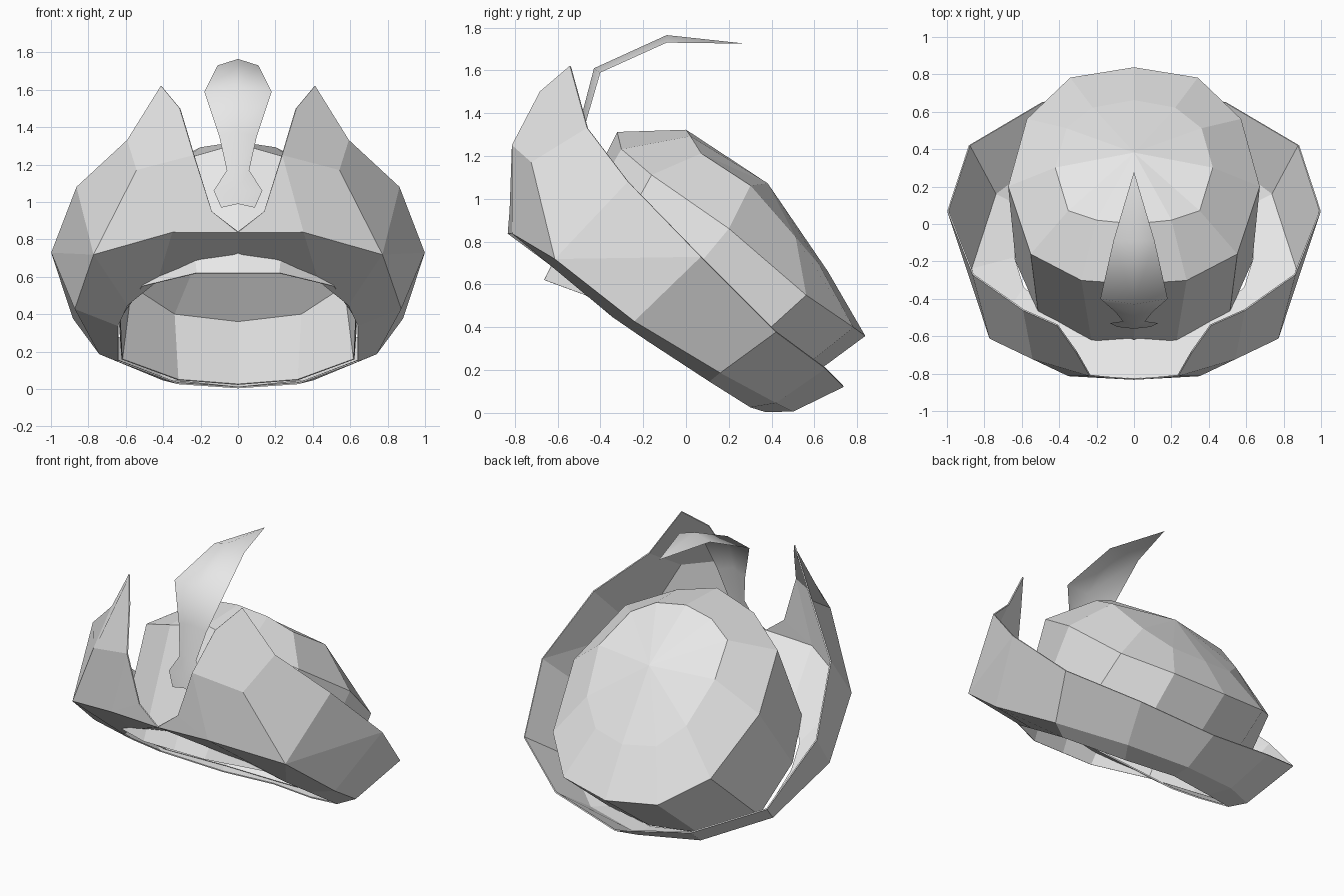
import bpy
import bmesh
import math

cube = bpy.data.objects.get("Cube")
if cube:
    bpy.data.objects.remove(cube, do_unlink=True)

# One plain grey felt colour
GREY = (0.8, 0.8, 0.8, 1.0)
felt = bpy.data.materials.new("grey_felt")
felt.use_nodes = True
felt.diffuse_color = GREY
felt.node_tree.nodes["Principled BSDF"].inputs["Base Color"].default_value = GREY


def build_half(name, points, faces, thickness=0.0, smooth_angle=None):
    """Create the left half of a part, mirror it across x and give it a thickness."""
    mesh = bpy.data.meshes.new(name)
    part = bpy.data.objects.new(name, mesh)
    bpy.context.collection.objects.link(part)
    bm = bmesh.new()
    verts = {key: bm.verts.new(co) for key, co in points.items()}
    for face in faces:
        bm.faces.new([verts[key] for key in face])
    bmesh.ops.recalc_face_normals(bm, faces=bm.faces)
    bm.to_mesh(mesh)
    bm.free()
    mesh.materials.append(felt)
    mirror = part.modifiers.new("mirror", "MIRROR")
    mirror.use_clip = True
    mirror.merge_threshold = 0.001
    if thickness:
        shell = part.modifiers.new("shell", "SOLIDIFY")
        shell.thickness = thickness
        shell.offset = 0.0
    if smooth_angle is not None:
        bpy.ops.object.select_all(action="DESELECT")
        part.select_set(True)
        bpy.context.view_layer.objects.active = part
        bpy.ops.object.shade_smooth_by_angle(angle=math.radians(smooth_angle))
    return part


def name_points(prefix, coords, first=0):
    """Key a run of points as prefix plus running number."""
    return {(prefix, first + i): co for i, co in enumerate(coords)}


def strip(upper, lower, start, end):
    """Quads joining two numbered runs of points."""
    return [[(upper, i), (lower, i), (lower, i + 1), (upper, i + 1)]
            for i in range(start, end)]


# Crown: faceted dome leaning back, open underneath, listed front to back
crown = {("apex", 0): (0, 0.38, 1.07)}
crown |= name_points("top", [
    (0, 0, 1.32), (0.2, 0.02, 1.29), (0.35, 0.07, 1.21), (0.42, 0.3, 1.06),
    (0.36, 0.51, 0.82), (0.22, 0.62, 0.69), (0, 0.66, 0.66)])
crown |= name_points("side", [
    (0, -0.32, 1.31), (0.28, -0.3, 1.23), (0.55, -0.16, 1.11), (0.67, 0.2, 0.86),
    (0.57, 0.56, 0.55), (0.34, 0.78, 0.4), (0, 0.835, 0.36)])
crown |= name_points("base", [
    (0, -0.66, 0.62), (0.22, -0.66, 0.62), (0.51, -0.47, 0.55), (0.63, -0.2, 0.38),
    (0.62, 0.13, 0.16), (0.32, 0.34, 0.05), (0, 0.38, 0.025)])
crown_faces = [[("apex", 0), ("top", i), ("top", i + 1)] for i in range(6)]
crown_faces += strip("top", "side", 0, 6) + strip("side", "base", 0, 6)
build_half("crown", crown, crown_faces, 0.006)

# Brim: upturned band with a front notch and two peaks
brim = name_points("ridge", [
    (0, -0.83, 0.84), (0.35, -0.81, 0.84), (0.77, -0.61, 0.72), (0.87, -0.24, 0.43),
    (0.74, 0.16, 0.19), (0.4, 0.42, 0.05), (0, 0.5, 0.01)])
brim |= name_points("edge", [
    (0.59, -0.46, 1.33), (0.86, -0.27, 1.08), (0.995, 0.07, 0.73),
    (0.88, 0.42, 0.38), (0.49, 0.65, 0.21), (0, 0.735, 0.125)], first=1)
brim |= name_points("inner", [
    (0, -0.62, 0.73), (0.43, -0.48, 0.58), (0.59, -0.34, 0.45), (0.64, -0.18, 0.34),
    (0.64, 0.11, 0.15), (0.32, 0.3, 0.03), (0, 0.37, 0.008)])
brim |= name_points("notch", [
    (0.14, -0.82, 0.95), (0.235, -0.81, 1.25), (0.31, -0.68, 1.5), (0.41, -0.54, 1.62)])
brim["cheek"] = (0.54, -0.72, 1.17)
brim_faces = [
    [("ridge", 0), ("ridge", 1), ("notch", 0)],
    [("notch", 0), ("ridge", 1), ("notch", 1)],
    [("ridge", 1), ("ridge", 2), "cheek", ("notch", 1)],
    [("notch", 1), "cheek", ("edge", 1), ("notch", 3), ("notch", 2)],
    ["cheek", ("ridge", 2), ("edge", 2), ("edge", 1)],
    [("ridge", 2), ("edge", 3), ("edge", 2)],
    [("ridge", 2), ("ridge", 3), ("edge", 3)],
]
brim_faces += strip("edge", "ridge", 3, 6) + strip("ridge", "inner", 0, 6)
build_half("brim", brim, brim_faces, 0.008)

# Feather: smooth curling plume standing in the notch
plume = name_points("spine", [
    (0, -0.56, 0.99), (0, -0.55, 1.06), (0, -0.53, 1.17), (0, -0.49, 1.38),
    (0, -0.43, 1.61), (0, -0.09, 1.765), (0, 0.28, 1.725)])
plume |= name_points("vane", [
    (0.09, -0.55, 0.97), (0.13, -0.53, 1.06), (0.06, -0.52, 1.17),
    (0.1, -0.47, 1.35), (0.18, -0.4, 1.59), (0.11, -0.09, 1.73)])
plume_faces = strip("spine", "vane", 0, 5)
plume_faces.append([("spine", 5), ("vane", 5), ("spine", 6)])
build_half("feather", plume, plume_faces, 0, 80)
